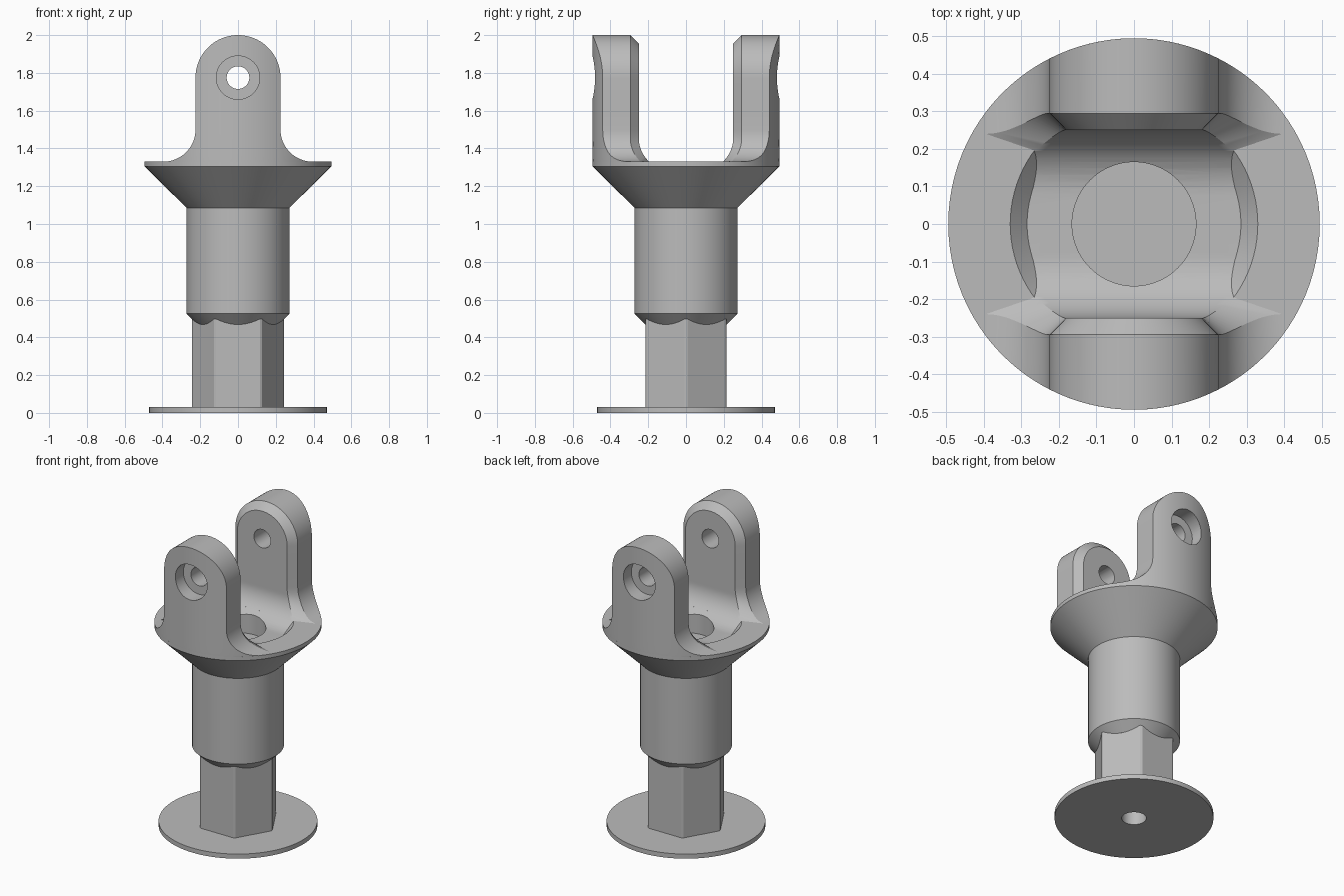
import bpy, bmesh, math
from math import sin, cos, sqrt, pi, radians

if "Cube" in bpy.data.objects:
    bpy.data.objects.remove(bpy.data.objects["Cube"])

SEG = 96
R = 0.495            # flange radius
TOP = 1.33           # flange top height
FLOOR, FIL = 1.285, 0.17   # channel floor height, fillet radius
INNER, CHAM = 0.25, 0.045  # inner face of the ears, chamfer size

grey = bpy.data.materials.new("plain_grey")
grey.diffuse_color = (0.5, 0.5, 0.5, 1)
grey.use_nodes = True
grey.node_tree.nodes["Principled BSDF"].inputs["Base Color"].default_value = grey.diffuse_color


def finish(bm, name):
    bmesh.ops.remove_doubles(bm, verts=bm.verts, dist=1e-5)
    bmesh.ops.dissolve_degenerate(bm, edges=bm.edges, dist=1e-5)
    bmesh.ops.recalc_face_normals(bm, faces=bm.faces)
    me = bpy.data.meshes.new(name)
    bm.to_mesh(me)
    bm.free()
    me.materials.append(grey)
    ob = bpy.data.objects.new(name, me)
    bpy.context.collection.objects.link(ob)
    return ob


def rings_solid(name, rings, caps=True):
    """Solid through a stack of equal-length point loops."""
    bm = bmesh.new()
    vs = [[bm.verts.new(p) for p in r] for r in rings]
    n = len(vs[0])
    for a, b in zip(vs, vs[1:]):
        for i in range(n):
            bm.faces.new((a[i], a[(i + 1) % n], b[(i + 1) % n], b[i]))
    if caps:
        bm.faces.new(vs[0])
    bm.faces.new(vs[-1])
    return finish(bm, name)


def lathe(name, profile, seg=SEG):
    return rings_solid(name, [[(r * cos(2 * pi * i / seg), r * sin(2 * pi * i / seg), z)
                               for i in range(seg)] for r, z in profile])


def boolean(ob, cutter, op='DIFFERENCE'):
    m = ob.modifiers.new("cut", 'BOOLEAN')
    m.operation, m.object, m.solver = op, cutter, 'EXACT'
    bpy.context.view_layer.objects.active = ob
    bpy.ops.object.modifier_apply(modifier=m.name)


def y_rod(name, r, y0, y1, z):
    return rings_solid(name, [[(r * cos(2 * pi * i / 48), y, z + r * sin(2 * pi * i / 48))
                               for i in range(48)] for y in (y0, y1)])


def inner_y(z):
    """Half width of the filleted channel at height z."""
    d = max(0.0, FLOOR + FIL - z)
    return INNER - FIL + sqrt(max(0.0, FIL ** 2 - d * d))


# Base disk, hexagonal shank and body
disk = lathe("base_disk", [(0.47, 0), (0.47, 0.03)])
hexa = []
for i in range(6):
    a = radians(60 * i)
    for s in (-1, 1):        # small flat on every corner
        hexa.append((0.244 * cos(a) - s * 0.007 * sin(a), 0.244 * sin(a) + s * 0.007 * cos(a)))
shank = rings_solid("hex_shank", [[(x, y, z) for x, y in hexa] for z in (0.02, 0.55)])
body = lathe("body", [(0.215, 0.468), (0.272, 0.525), (0.272, 1.085), (R, 1.305), (R, TOP)])

# Channel recess and bore in the flange, hole in the bottom
channel = [(INNER - FIL + FIL * sin(radians(a)), FLOOR + FIL - FIL * cos(radians(a)))
           for a in range(0, 91, 6)] + [(INNER, 1.6)]
channel = channel + [(-y, z) for y, z in reversed(channel)]
recess = rings_solid("recess_cutter", [[(x, y, z) for y, z in channel] for x in (-0.6, 0.6)])
sink = lathe("countersink_cutter", [(0.2, 1.2), (0.4, 1.4)])
boolean(recess, sink, 'INTERSECT')
bore = lathe("bore_cutter", [(0.165, 1.18), (0.165, 1.5)])
hole = lathe("bottom_hole_cutter", [(0.073, -0.1), (0.073, 0.3)], 48)
boolean(body, recess)
boolean(body, bore)
boolean(disk, hole)
boolean(shank, hole)


def ear_outline(inset, end_angle):
    """Half outline (half width, z) of an ear from its foot to its tip."""
    rf, rt = FIL + inset, 0.225 - inset
    pts = []
    for k in range(17):
        a = end_angle * (1 - k / 16)
        pts.append((0.395 - rf * cos(a), 1.5 - rf * sin(a)))
    pts += [(rt, 1.5 + 0.275 * k / 4) for k in range(1, 4)]
    for k in range(25):
        a = pi / 2 * k / 24
        pts.append((rt * cos(a), 1.775 + rt * sin(a)))
    return pts


# Ears: curved outside, chamfered flat inside, flaring into the flange
N = 24
cols = [-1 + 2 * i / N for i in range(N + 1)]
inside = ear_outline(CHAM, math.asin(FIL / (FIL + CHAM)))
outside = ear_outline(0, pi / 2)
rings = [[(0.2 * c, 0.3, 1.31) for c in cols] + [(0.2, 0.35, 1.31)]
         + [(-0.2 * c, 0.4, 1.31) for c in cols] + [(-0.2, 0.35, 1.31)]]
for (wa, za), (wb, zb) in zip(inside, outside):
    yb = inner_y(zb) + CHAM
    rings.append([(wa * c, inner_y(za), za) for c in cols] + [(wb, yb, zb)]
                 + [(-wb * c, sqrt(R * R - (wb * c) ** 2), zb) for c in cols]
                 + [(-wb, yb, zb)])


def build_ear(name):
    bm = bmesh.new()
    vs = [[bm.verts.new(p) for p in r] for r in rings]
    n = len(vs[0])
    for a, b in zip(vs, vs[1:]):
        for i in range(n):
            bm.faces.new((a[i], a[(i + 1) % n], b[(i + 1) % n], b[i]))
    bm.faces.new(vs[0])
    return finish(bm, name)


pin = y_rod("pin_hole_cutter", 0.06, 0.1, 0.7, 1.775)
counterbore = y_rod("counterbore_cutter", 0.115, 0.40, 0.7, 1.775)
ears = [build_ear("back_ear"), build_ear("front_ear")]
for e in ears:
    boolean(e, counterbore)
    boolean(e, pin)
ears[1].rotation_euler.z = pi

# Cutters are no longer needed
for c in (recess, sink, bore, hole, pin, counterbore):
    bpy.data.objects.remove(c)

# Smooth curved faces, keep edges sharp
bpy.ops.object.select_all(action='DESELECT')
for ob in [disk, shank, body] + ears:
    ob.select_set(True)
    bpy.context.view_layer.objects.active = ob
bpy.ops.object.shade_smooth_by_angle(angle=radians(25))
